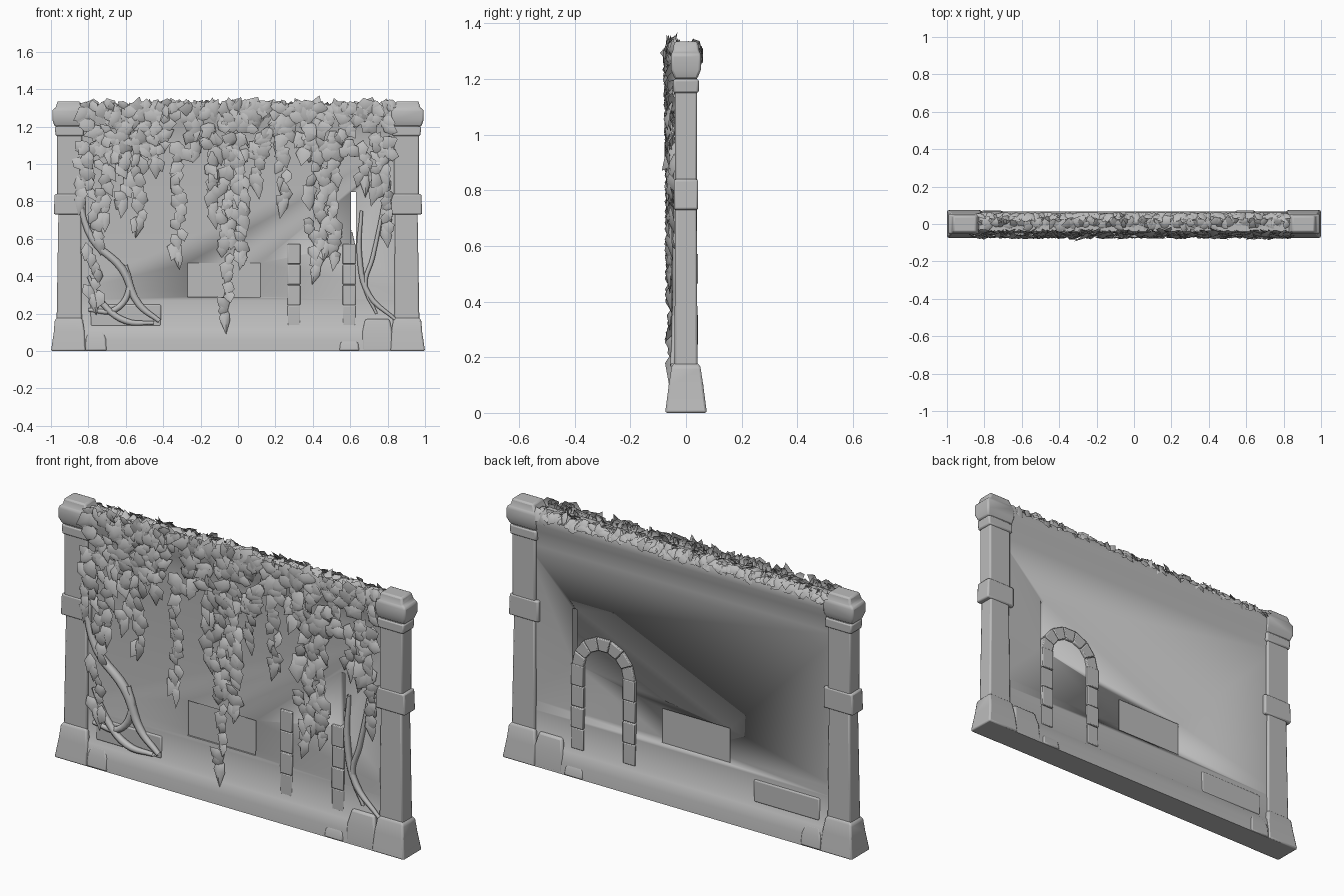
import bpy, bmesh, math, random
from mathutils import Vector, Matrix, Euler

random.seed(7)
if "Cube" in bpy.data.objects:
    bpy.data.objects.remove(bpy.data.objects["Cube"], do_unlink=True)

stone = bpy.data.materials.new("grey stone")
stone.use_nodes = True
GREY = (0.5, 0.5, 0.5, 1)
stone.diffuse_color = GREY
stone.node_tree.nodes["Principled BSDF"].inputs["Base Color"].default_value = GREY


def finish(name, bm, angle=40, bevel=0):
    me = bpy.data.meshes.new(name)
    bm.to_mesh(me)
    bm.free()
    me.materials.append(stone)
    ob = bpy.data.objects.new(name, me)
    bpy.context.collection.objects.link(ob)
    if bevel:
        m = ob.modifiers.new("soft edges", "BEVEL")
        m.width, m.segments = bevel, 2
    bpy.ops.object.select_all(action="DESELECT")
    ob.select_set(True)
    bpy.context.view_layer.objects.active = ob
    bpy.ops.object.shade_smooth_by_angle(angle=math.radians(angle))
    return ob


def add_box(bm, x0, x1, y0, y1, z0, z1):
    centre = Vector((x0 + x1, y0 + y1, z0 + z1)) / 2
    size = Matrix.Diagonal((x1 - x0, y1 - y0, z1 - z0, 1))
    bmesh.ops.create_cube(bm, size=1, matrix=Matrix.Translation(centre) @ size)


def stack(bm, rings):
    """Rectangular rings (x0, x1, half depth, z) joined into a closed column."""
    loops = []
    for x0, x1, d, z in rings:
        loops.append([bm.verts.new((x, y, z)) for x, y in
                      ((x0, -d), (x1, -d), (x1, d), (x0, d))])
    for a, b in zip(loops, loops[1:]):
        for i in range(4):
            j = (i + 1) % 4
            bm.faces.new((a[i], a[j], b[j], b[i]))
    bm.faces.new(loops[0][::-1])
    bm.faces.new(loops[-1])
    bmesh.ops.recalc_face_normals(bm, faces=bm.faces)


# Wall with flared plinth and coping
bm = bmesh.new()
stack(bm, [(-0.9, 0.9, d, z) for d, z in (
    (0.068, 0), (0.062, 0.06), (0.05, 0.115), (0.034, 0.135), (0.03, 0.27), (0.026, 0.32),
    (0.026, 1.12), (0.036, 1.2), (0.05, 1.24), (0.05, 1.285), (0.04, 1.3))])
wall = finish("wall", bm, 50)

# Narrow slit through the wall, and the shallow panels and doorway
cutters = bmesh.new()
add_box(cutters, 0.605, 0.63, -0.2, 0.2, 0.57, 0.85)
for side in (-1, 1):
    add_box(cutters, -0.27, 0.12, side * 0.026 - 0.006, side * 0.026 + 0.006, 0.29, 0.47)
slit = finish("slit_cutter", cutters)
slit.hide_render = True
slit.hide_set(True)
cut = wall.modifiers.new("slit", "BOOLEAN")
cut.object, cut.solver = slit, "EXACT"

# Pillars, mirrored left and right
for name, s in (("left", 1), ("right", -1)):
    bm = bmesh.new()
    parts = (
        [(0.815, 1.0, 0.075, 0), (0.82, 0.985, 0.062, 0.1), (0.83, 0.98, 0.052, 0.165), (0.84, 0.965, 0.042, 0.18)],
        [(0.835, 0.97, 0.042, 0.15), (0.84, 0.96, 0.038, 0.75)],
        [(0.815, 0.985, 0.044, 0.73), (0.815, 0.98, 0.044, 0.84)],
        [(0.835, 0.967, 0.04, 0.83), (0.835, 0.967, 0.04, 1.28)],
        [(0.825, 0.975, 0.046, 1.15), (0.825, 0.98, 0.046, 1.2)],
        [(0.825, 0.98, 0.04, 1.2), (0.82, 0.992, 0.054, 1.235), (0.82, 0.992, 0.054, 1.29),
         (0.83, 0.975, 0.048, 1.3), (0.845, 0.965, 0.042, 1.335)])
    for rings in parts:
        stack(bm, [(s * a, s * b, d, z) for a, b, d, z in rings])
    finish(name + "_pillar", bm, 50, 0.008)

# Arch of separate stones around the blind doorway
bm = bmesh.new()
for i in range(4):
    for x in (0.265, 0.56):
        deep = 0.034 + 0.004 * (i % 2)
        z = 0.135 + i * 0.11
        add_box(bm, x, x + 0.068, -deep, deep + 0.006, z, z + 0.107)
cx, spring, inner, outer = 0.447, 0.565, 0.115, 0.18
for i in range(7):
    a0, a1 = math.pi * i / 7, math.pi * (i + 0.95) / 7
    vs = []
    for y in (0.0, 0.04):
        for r, a in ((inner, a0), (outer, a0), (outer, a1), (inner, a1)):
            vs.append(bm.verts.new((cx + r * math.cos(a), y, spring + r * math.sin(a))))
    for f in ((0, 1, 2, 3), (7, 6, 5, 4), (0, 4, 5, 1), (1, 5, 6, 2), (2, 6, 7, 3), (3, 7, 4, 0)):
        bm.faces.new([vs[k] for k in f])
bmesh.ops.recalc_face_normals(bm, faces=bm.faces)
finish("arch_stones", bm, 30, 0.004)

# Loose stones at the foot of the wall
bm = bmesh.new()
for x0, x1, d, h in ((0.66, 0.83, 0.068, 0.17), (0.54, 0.65, 0.074, 0.07), (-0.82, -0.7, 0.072, 0.11)):
    stack(bm, [(x0, x1, d, 0), (x0 + 0.005, x1 - 0.005, d - 0.006, h * 0.6), (x0 + 0.02, x1 - 0.02, d - 0.022, h)])
add_box(bm, -0.79, -0.41, -0.036, 0.036, 0.13, 0.25)
finish("foot_stones", bm, 50, 0.01)


# Woody stems climbing the wall
def stem(name, points, width):
    cu = bpy.data.curves.new(name, "CURVE")
    cu.dimensions = "3D"
    cu.bevel_depth, cu.bevel_resolution, cu.resolution_u = width, 1, 5
    sp = cu.splines.new("BEZIER")
    sp.bezier_points.add(len(points) - 1)
    for i, (bp, (x, z)) in enumerate(zip(sp.bezier_points, points)):
        bp.co = (x, -0.036 - 0.012 * (z < 0.2), z)
        bp.radius = 0.6 + 0.5 * math.sin(math.pi * i / (len(points) - 1))
        bp.handle_left_type = bp.handle_right_type = "AUTO"
    cu.materials.append(stone)
    bpy.context.collection.objects.link(bpy.data.objects.new(name, cu))


stem("stem_main", [(-0.86, 0.85), (-0.78, 0.6), (-0.62, 0.44), (-0.53, 0.25), (-0.42, 0.16)], 0.022)
stem("stem_cross", [(-0.6, 0.46), (-0.58, 0.34), (-0.66, 0.22), (-0.8, 0.22)], 0.018)
stem("stem_low", [(-0.8, 0.4), (-0.72, 0.25), (-0.6, 0.16), (-0.45, 0.15)], 0.018)
stem("stem_left", [(0.66, 0.75), (0.65, 0.5), (0.7, 0.3), (0.84, 0.17)], 0.016)
stem("stem_upper", [(0.8, 0.9), (0.72, 0.5), (0.68, 0.35), (0.74, 0.2)], 0.013)


# Ivy: folded pointed leaves
def leaf(bm, loc, size, tilt, twist, width=0.4):
    """Leaf facing -y with its tip hanging down."""
    rot = Euler((random.uniform(-tilt, tilt), random.uniform(-twist, twist),
                 random.uniform(-tilt, tilt))).to_matrix()
    outline = ((0, -0.6), (width, -0.1), (width * 0.7, 0.35), (-width * 0.4, 0.5), (-width, 0.05))
    mid = bm.verts.new(Vector(loc) + rot @ Vector((0, -0.22, 0.05)) * size)
    rim = []
    for x, z in outline:
        p = Vector((x * random.uniform(0.75, 1.2), 0, z * random.uniform(0.8, 1.15)))
        rim.append(bm.verts.new(Vector(loc) + rot @ p * size))
    for a, b in zip(rim, rim[1:] + rim[:1]):
        bm.faces.new((mid, a, b))


bm = bmesh.new()
# dense curtain along the top, thinning downwards
for i in range(300):
    z = 1.31 - 0.27 * random.random() ** 1.5
    leaf(bm, (random.uniform(-0.84, 0.83), random.uniform(-0.062, -0.046), z),
         random.uniform(0.065, 0.105), 0.35, 3.1)
# hanging strands: x, lowest point, spread
for x, low, spread in ((-0.77, 0.26, 0.04), (-0.84, 0.8, 0.03), (-0.71, 0.7, 0.04), (-0.62, 0.78, 0.04),
                       (-0.53, 0.68, 0.02), (-0.44, 0.98, 0.03), (-0.32, 0.5, 0.02), (-0.13, 0.72, 0.03),
                       (-0.07, 0.17, 0.025), (-0.03, 0.6, 0.03), (0.02, 0.5, 0.02), (0.1, 0.88, 0.02),
                       (0.24, 0.78, 0.025), (0.41, 0.42, 0.035), (0.47, 0.55, 0.04), (0.51, 0.5, 0.02),
                       (0.68, 0.9, 0.04), (0.73, 0.85, 0.03), (0.79, 0.62, 0.02)):
    z = 1.08
    while z > low:
        leaf(bm, (x + random.uniform(-spread, spread), random.uniform(-0.058, -0.045), z),
             random.uniform(0.07, 0.105), 0.35, 0.7)
        z -= random.uniform(0.03, 0.055)
    leaf(bm, (x, -0.05, low), 0.12, 0.15, 0.25, 0.26)
finish("ivy_curtain", bm, 75)

# ivy lying over the coping, front and back
bm = bmesh.new()
for i in range(120):
    x = -0.82 + 1.64 * i / 119
    for y in (-0.045, 0.0, 0.04):
        leaf(bm, (x, y + random.uniform(-0.01, 0.01), 1.3 + random.uniform(-0.012, 0.02)),
             random.uniform(0.05, 0.075), 0.5, 3.1)
        if y >= 0:
            bm.verts.ensure_lookup_table()
            bmesh.ops.rotate(bm, verts=bm.verts[-6:], cent=(x, y, 1.3),
                             matrix=Matrix.Rotation(-1.2 if y == 0 else -2.4, 3, "X"))
for v in bm.verts:
    v.co.y = max(-0.07, min(0.062, v.co.y))
    v.co.z = min(1.355, v.co.z)
finish("ivy_top", bm, 75)
